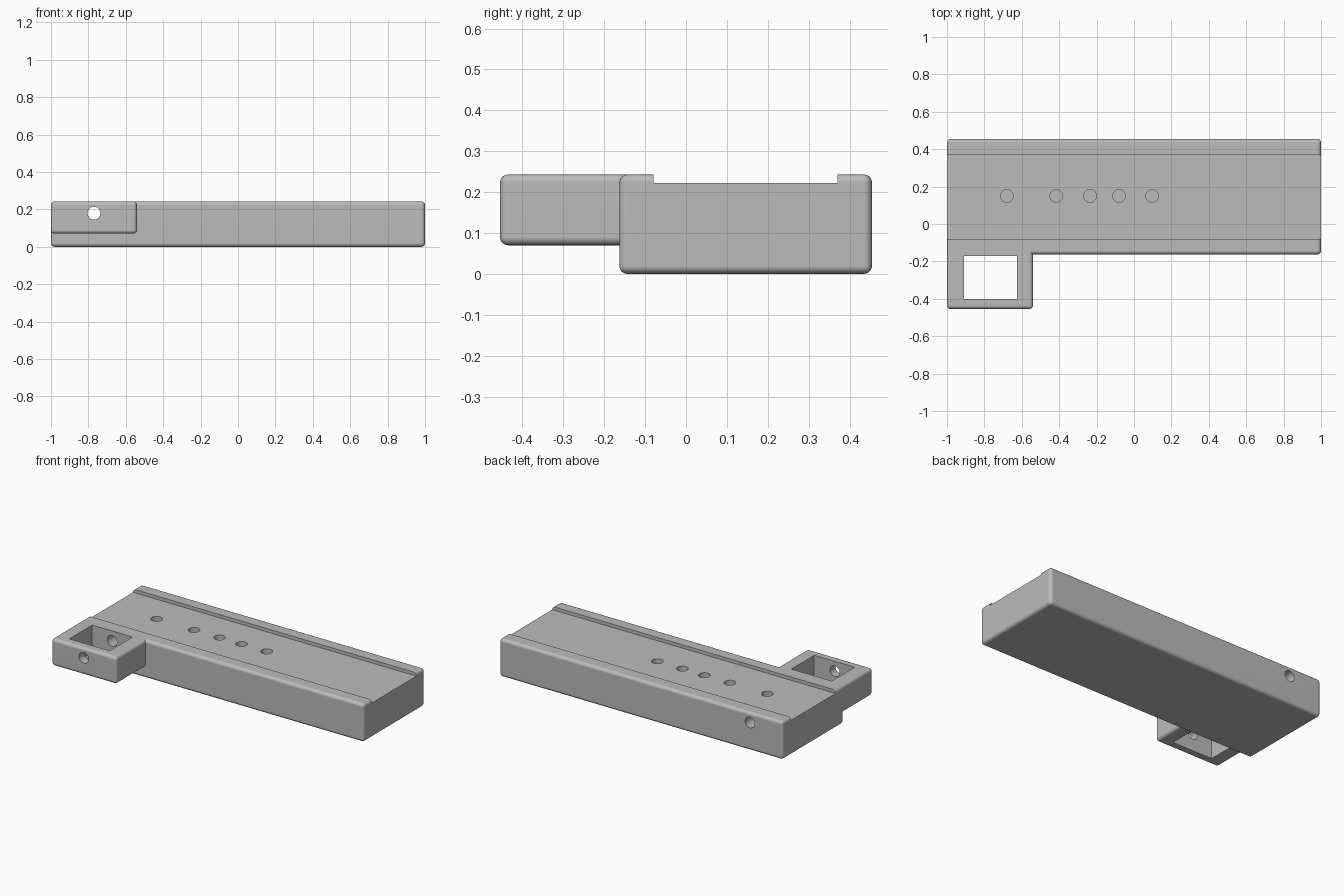
import bpy, bmesh, math
from mathutils import Matrix, Vector

if "Cube" in bpy.data.objects:
    bpy.data.objects.remove(bpy.data.objects["Cube"])

ROUND = 0.02
TOP = 0.243

grey = bpy.data.materials.new("plain_grey")
grey.diffuse_color = (0.5, 0.5, 0.5, 1)
grey.use_nodes = True
grey.node_tree.nodes["Principled BSDF"].inputs["Base Color"].default_value = grey.diffuse_color


def finish(name, bm):
    mesh = bpy.data.meshes.new(name)
    bm.to_mesh(mesh)
    bm.free()
    mesh.materials.append(grey)
    ob = bpy.data.objects.new(name, mesh)
    bpy.context.collection.objects.link(ob)
    return ob


def block(name, lo, hi, radius=0):
    lo, hi = Vector(lo), Vector(hi)
    bm = bmesh.new()
    bmesh.ops.create_cube(bm, size=1, matrix=Matrix.Translation((lo + hi) / 2)
                          @ Matrix.Diagonal((*(hi - lo), 1)))
    if radius:
        bmesh.ops.bevel(bm, geom=bm.edges[:], offset=radius, segments=5,
                        profile=0.5, affect='EDGES', clamp_overlap=True)
    return finish(name, bm)


def rod(name, centre, length, radius=0.034, along_y=False):
    turn = Matrix.Rotation(math.pi / 2, 4, 'X') if along_y else Matrix.Identity(4)
    bm = bmesh.new()
    bmesh.ops.create_cone(bm, cap_ends=True, segments=40, radius1=radius,
                          radius2=radius, depth=length,
                          matrix=Matrix.Translation(centre) @ turn)
    return finish(name, bm)


def cut(ob, cutters):
    bpy.context.view_layer.objects.active = ob
    for c in cutters:
        c.hide_render = True
        mod = ob.modifiers.new("cut", 'BOOLEAN')
        mod.operation, mod.solver, mod.object = 'DIFFERENCE', 'EXACT', c
        bpy.ops.object.modifier_apply(modifier=mod.name)


# long rail body and side socket, both with rounded edges
body = block("rail_body", (-1, -0.163, 0), (1, 0.455, TOP), ROUND)
socket = block("side_socket", (-1, -0.455, 0.07), (-0.54, -0.12, TOP), ROUND)

# shallow channel along the top, row of blind holes, cross pin hole, socket opening
channel = block("channel_cutter", (-1.2, -0.08, 0.222), (1.2, 0.37, 0.4))
holes = [rod("hole_cutter", (x, 0.15, 0.2), 0.2)
         for x in (-0.68, -0.415, -0.235, -0.08, 0.097)]
pin = rod("pin_cutter", (-0.77, 0, 0.18), 1.4, along_y=True)
opening = block("opening_cutter", (-0.91, -0.4, -0.1), (-0.625, -0.17, 0.4))

cut(body, [channel, pin] + holes)
cut(socket, [opening, pin])
for c in [channel, pin, opening] + holes:
    bpy.data.objects.remove(c, do_unlink=True)

# smooth the rounded edges, keep large faces flat
for ob in (body, socket):
    bpy.ops.object.select_all(action='DESELECT')
    ob.select_set(True)
    bpy.context.view_layer.objects.active = ob
    bpy.ops.object.shade_smooth_by_angle(angle=math.radians(30))
    mod = ob.modifiers.new("flat_faces", 'WEIGHTED_NORMAL')
    mod.keep_sharp = True
